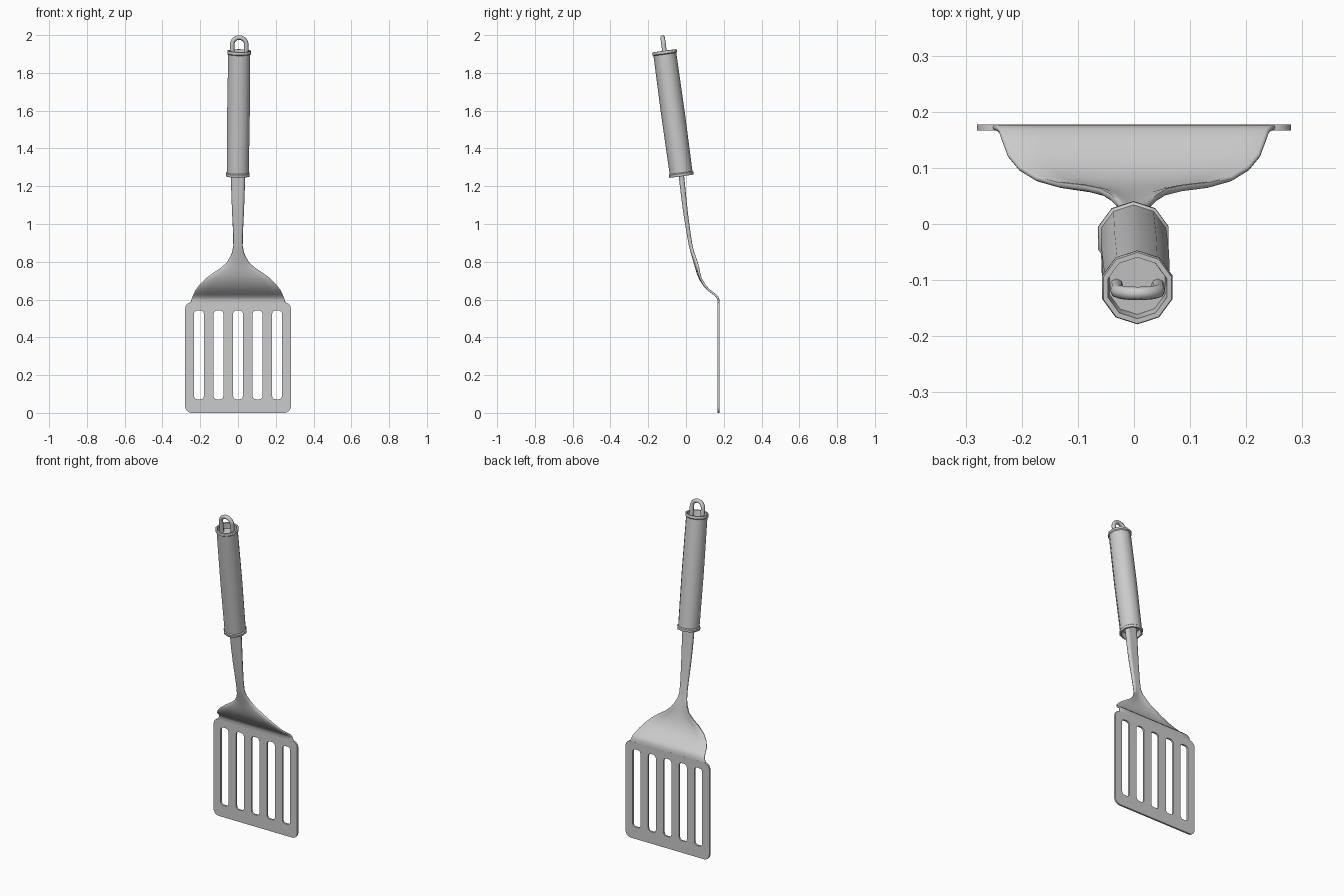
import bpy, bmesh, math
from mathutils import Vector, Matrix

if "Cube" in bpy.data.objects:
    bpy.data.objects.remove(bpy.data.objects["Cube"])


def activate(obj):
    bpy.ops.object.select_all(action='DESELECT')
    obj.select_set(True)
    bpy.context.view_layer.objects.active = obj


def finish(name, bm, angle=35):
    bmesh.ops.recalc_face_normals(bm, faces=bm.faces)
    me = bpy.data.meshes.new(name)
    bm.to_mesh(me)
    bm.free()
    obj = bpy.data.objects.new(name, me)
    bpy.context.collection.objects.link(obj)
    activate(obj)
    bpy.ops.object.shade_smooth_by_angle(angle=math.radians(angle))
    return obj


def rounded_rect(x0, x1, z0, z1, r, n):
    pts = []
    for k, (cx, cz) in enumerate([(x1 - r, z1 - r), (x0 + r, z1 - r), (x0 + r, z0 + r), (x1 - r, z0 + r)]):
        for i in range(n + 1):
            a = math.pi / 2 * (k + i / n)
            pts.append((cx + r * math.cos(a), cz + r * math.sin(a)))
    return pts


def add_poly(curve, pts, cyclic):
    s = curve.splines.new('POLY')
    s.points.add(len(pts) - 1)
    for p, c in zip(s.points, pts):
        p.co = (*c, 0, 1) if len(c) == 2 else (*c, 1)
    s.use_cyclic_u = cyclic


def curve_object(name, curve):
    obj = bpy.data.objects.new(name, curve)
    bpy.context.collection.objects.link(obj)
    activate(obj)
    return obj


# slotted blade: filled outline with five holes
c = bpy.data.curves.new("blade", 'CURVE')
c.dimensions = '2D'
c.fill_mode = 'BOTH'
c.extrude = 0.0055
add_poly(c, rounded_rect(-0.28, 0.28, 0, 0.585, 0.034, 5), True)
for i in range(-2, 3):
    x = i * 0.1035
    add_poly(c, rounded_rect(x - 0.026, x + 0.026, 0.072, 0.542, 0.017, 3), True)
blade = curve_object("blade", c)
blade.location = (0, 0.172, 0)
blade.rotation_euler = (math.pi / 2, 0, 0)
bpy.ops.object.convert(target='MESH')
bpy.ops.object.shade_smooth_by_angle(angle=math.radians(35))

# shoulder and stem: lofted stadium sections (z, y, half width, thickness, edge curl)
rows = [
    (0.583, 0.172, 0.252, 0.011, 0), (0.600, 0.171, 0.247, 0.011, 0),
    (0.615, 0.165, 0.241, 0.011, 0), (0.630, 0.148, 0.235, 0.011, 0),
    (0.650, 0.121, 0.225, 0.011, 0), (0.675, 0.097, 0.206, 0.011, 0.002),
    (0.705, 0.077, 0.176, 0.011, 0.004), (0.735, 0.064, 0.137, 0.012, 0.007),
    (0.765, 0.055, 0.091, 0.012, 0.011), (0.790, 0.048, 0.062, 0.013, 0.012),
    (0.820, 0.041, 0.044, 0.015, 0.008), (0.850, 0.033, 0.031, 0.017, 0.003),
    (0.885, 0.025, 0.025, 0.019, 0), (0.95, 0.014, 0.026, 0.021, 0),
    (1.05, -0.001, 0.031, 0.024, 0), (1.15, -0.013, 0.035, 0.027, 0),
    (1.30, -0.029, 0.039, 0.029, 0)]
bm = bmesh.new()
rings = []
for i, (z, y, hw, t, curl) in enumerate(rows):
    a, b = rows[max(i - 1, 0)], rows[min(i + 1, len(rows) - 1)]
    d = Vector((0, b[1] - a[1], b[0] - a[0])).normalized()
    nrm = Vector((0, d.z, -d.y))
    r = t / 2
    sec = [((hw - r) * k / 4, -r) for k in range(-4, 5)]
    sec += [(hw - r + r * math.cos(q), r * math.sin(q)) for q in (-0.8, 0, 0.8)]
    sec += [((hw - r) * k / 4, r) for k in range(4, -5, -1)]
    sec += [(-(hw - r) - r * math.cos(q), r * math.sin(q)) for q in (0.8, 0, -0.8)]
    rings.append([bm.verts.new(Vector((u, y, z)) + nrm * (v + curl * (u / hw) ** 2)) for u, v in sec])
for p, q in zip(rings, rings[1:]):
    for k in range(len(p)):
        m = (k + 1) % len(p)
        bm.faces.new((p[k], p[m], q[m], q[k]))
bm.faces.new(rings[0])
bm.faces.new(rings[-1])
finish("shoulder_and_stem", bm, 50)

# tilted frame shared by grip and hanging loop
base, top = Vector((-0.001, -0.025, 1.262)), Vector((0.006, -0.113, 1.908))
axis = top - base
L = axis.length
tilt = Matrix.Translation(base) @ Vector((0, 0, 1)).rotation_difference(axis).to_matrix().to_4x4()

# ten-sided grip with a rim and shallow recess at each end
half = [(0.052, 0.025), (0.055, -0.009), (0.064, -0.009), (0.066, -0.003), (0.066, 0.005), (0.061, 0.010)]
profile = half + [(0.063, L * 0.5)] + [(r, L - h) for r, h in reversed(half)]
bm = bmesh.new()
N = 10
rings = [[bm.verts.new(tilt @ Vector((r * math.cos(a), r * math.sin(a), h)))
          for a in [math.pi / 2 + 2 * math.pi * k / N for k in range(N)]] for r, h in profile]
for p, q in zip(rings, rings[1:]):
    for k in range(N):
        m = (k + 1) % N
        bm.faces.new((p[k], p[m], q[m], q[k]))
bm.faces.new(rings[0])
bm.faces.new(rings[-1])
finish("grip", bm, 40)

# hanging loop: arched rod rising out of the top recess
R = 0.037
path = [(R, 0, L - 0.03)]
path += [(R * math.cos(math.pi * k / 12), 0, L + 0.043 + R * math.sin(math.pi * k / 12)) for k in range(13)]
path += [(-R, 0, L - 0.03)]
c = bpy.data.curves.new("hanging_loop", 'CURVE')
c.dimensions = '3D'
c.bevel_depth = 0.012
c.bevel_resolution = 2
c.use_fill_caps = True
add_poly(c, path, False)
loop = curve_object("hanging_loop", c)
loop.matrix_world = tilt
bpy.ops.object.convert(target='MESH')
bpy.ops.object.shade_smooth_by_angle(angle=math.radians(50))
